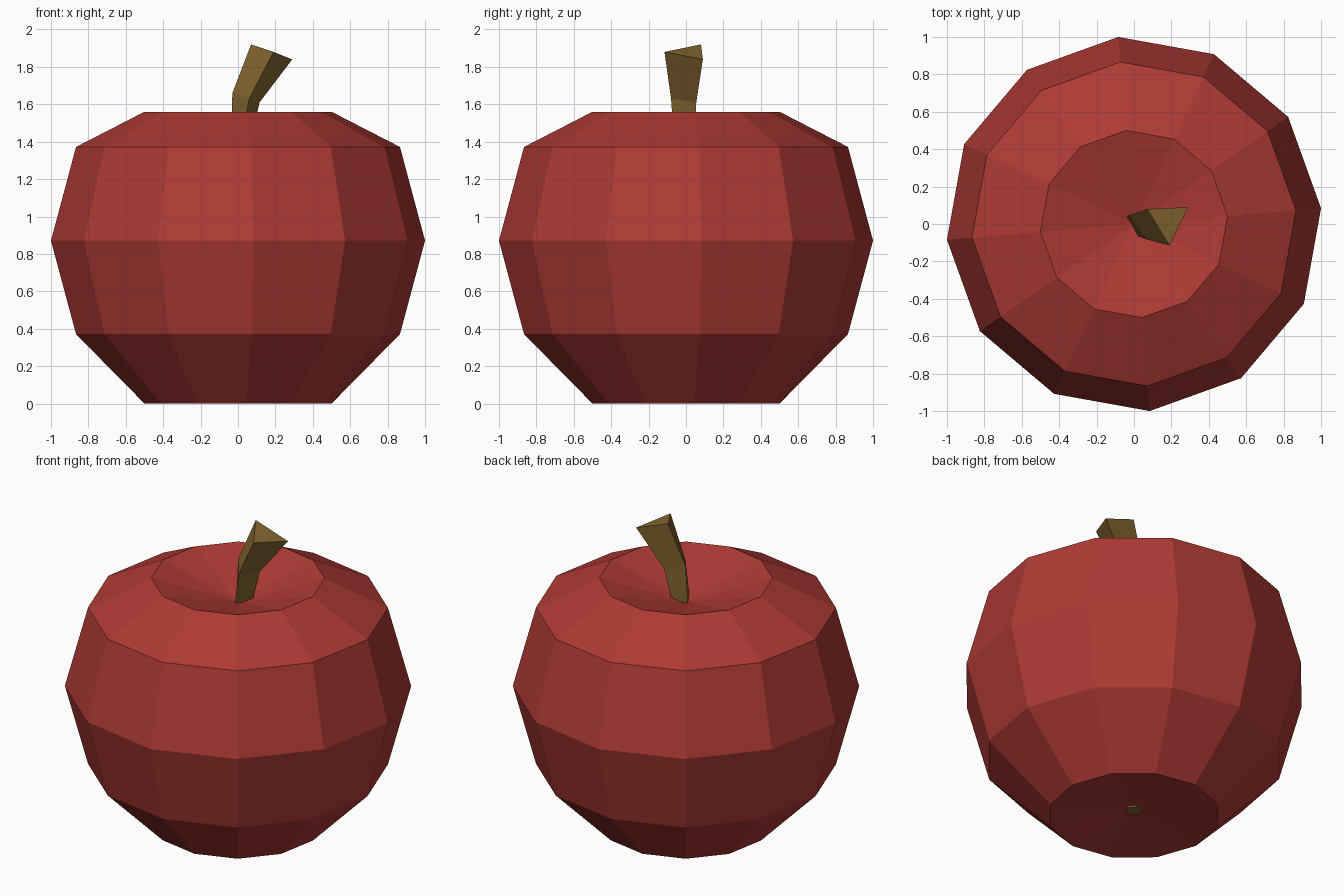
import bpy, bmesh, math
from mathutils import Vector

if "Cube" in bpy.data.objects:
    bpy.data.objects.remove(bpy.data.objects["Cube"])


def material(name, rgb):
    m = bpy.data.materials.new(name)
    m.diffuse_color = (*rgb, 1)
    m.use_nodes = True
    m.node_tree.nodes["Principled BSDF"].inputs["Base Color"].default_value = m.diffuse_color
    return m


def loft(name, rings, mat, start=None, end=None):
    """Skin a stack of rings; each end closes to a pole point or a flat cap."""
    bm = bmesh.new()
    loops = [[bm.verts.new(p) for p in ring] for ring in rings]
    n = len(loops[0])
    for a, b in zip(loops, loops[1:]):
        for i in range(n):
            j = (i + 1) % n
            bm.faces.new((a[i], a[j], b[j], b[i]))
    for loop, pole in ((loops[0][::-1], start), (loops[-1], end)):
        if pole is None:
            bm.faces.new(loop)
        else:
            p = bm.verts.new(pole)
            for i in range(n):
                bm.faces.new((loop[i], loop[(i + 1) % n], p))
    bmesh.ops.recalc_face_normals(bm, faces=bm.faces)
    me = bpy.data.meshes.new(name)
    bm.to_mesh(me)
    bm.free()
    me.materials.append(mat)
    ob = bpy.data.objects.new(name, me)
    bpy.context.collection.objects.link(ob)
    return ob


def circle(r, z, n, offset):
    return [Vector((r * math.cos(offset + math.tau * i / n),
                    r * math.sin(offset + math.tau * i / n), z)) for i in range(n)]


red = material("apple red", (0.42, 0.042, 0.034))
brown = material("stem brown", (0.235, 0.135, 0.03))

# Fruit: twelve-sided turned body with dimples at both poles
TURN = math.radians(4.8)
profile = [(0.502, 0.0), (0.869, 0.371), (1.0035, 0.871), (0.869, 1.372), (0.502, 1.56)]
loft("fruit_body", [circle(r, z, 12, TURN) for r, z in profile], red,
     start=(0, 0, 0.045), end=(0, 0, 1.41))

# Stem: three-sided, bent once and flaring toward its slanted top
loft("stem", [
    [(-0.04, 0.035, 1.36), (0.01, -0.06, 1.36), (0.06, 0.04, 1.36)],
    [(-0.03, 0.045, 1.66), (0.06, -0.08, 1.63), (0.115, 0.055, 1.61)],
    [(0.07, 0.08, 1.92), (0.19, -0.115, 1.88), (0.29, 0.09, 1.84)],
], brown)

# Small blossom end in the bottom dimple
loft("blossom_end", [circle(0.053, 0.03, 6, TURN), circle(0.045, 0.07, 6, TURN)], brown)
